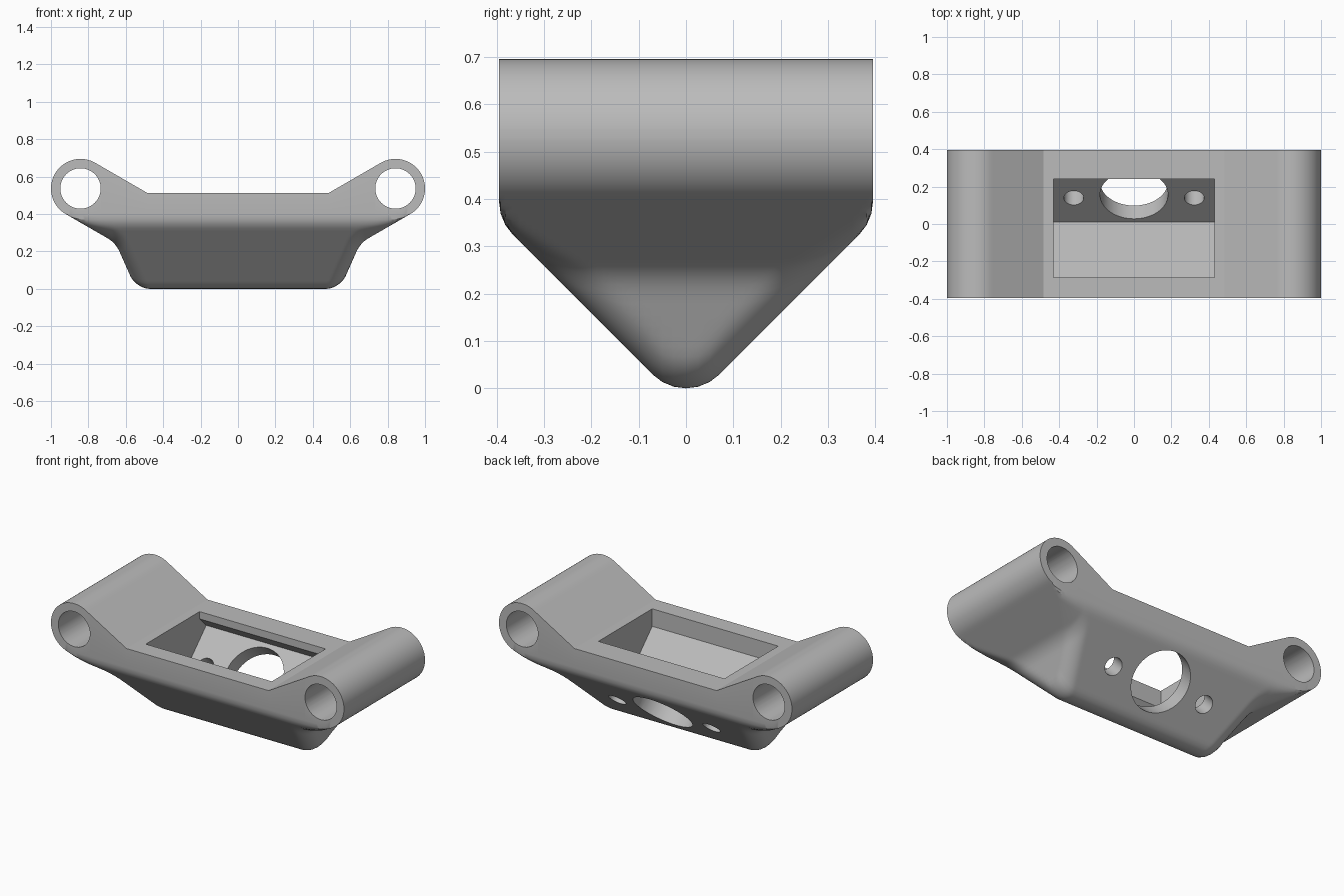
import bpy, bmesh
from math import sin, cos, radians, sqrt, hypot, pi

cube = bpy.data.objects.get("Cube")
if cube:
    bpy.data.objects.remove(cube, do_unlink=True)

HALF_Y = 0.395                               # half depth
TUBE_X, TUBE_Z, TUBE_R = 0.842, 0.537, 0.158
DECK_X, DECK_Z = 0.485, 0.513
R = 0.1                                      # keel and shoulder radius

grey = bpy.data.materials.new("plain grey")
grey.use_nodes = True
grey.diffuse_color = (0.5, 0.5, 0.5, 1)
grey.node_tree.nodes["Principled BSDF"].inputs["Base Color"].default_value = (0.5, 0.5, 0.5, 1)


def spread(a, b, n):
    return [a + (b - a) * i / n for i in range(n + 1)]


def add_object(name, bm):
    bmesh.ops.recalc_face_normals(bm, faces=bm.faces)
    mesh = bpy.data.meshes.new(name)
    bm.to_mesh(mesh)
    bm.free()
    mesh.materials.append(grey)
    obj = bpy.data.objects.new(name, mesh)
    bpy.context.collection.objects.link(obj)
    return obj


# Upper outline: flat deck, ramp, round tube
def top_height(x):
    tangent_x = TUBE_X - TUBE_R / 2
    tangent_z = TUBE_Z + TUBE_R * cos(pi / 6)
    if x <= DECK_X:
        return DECK_Z
    if x <= tangent_x:
        return DECK_Z + (tangent_z - DECK_Z) * (x - DECK_X) / (tangent_x - DECK_X)
    return TUBE_Z + sqrt(max(0, TUBE_R**2 - (x - TUBE_X)**2))


# V-shaped keel with rounded bottom and shoulders: height and normal factor
def keel(y):
    y = abs(y)
    shoulder = HALF_Y - R
    if y < R * sin(pi / 4):
        c = sqrt(1 - (y / R)**2)
        return R - R * c, c
    if y < shoulder + R * sin(pi / 4):
        return y - R * (sqrt(2) - 1), cos(pi / 4)
    c = sqrt(max(0, 1 - ((y - shoulder) / R)**2))
    return HALF_Y - R * c, max(c, 0.02)


# Signed distance to the keel cut by the sloped ends and the wing undersides
def distance(x, y, z):
    v, c = keel(y)
    d_keel = (v - z) * c
    d_end = 0.914 * (x - 0.545) - 0.406 * z
    d_wing = 0.5 * (x - 0.921) - 0.866 * (z - 0.4)
    k = 0.03
    h = max(0, 1 - abs(d_end - d_wing) / k)
    d_side = min(d_end, d_wing) - k / 4 * h * h
    r = 0.07 * min(1, max(0, (0.92 - x) / 0.25))
    return min(-r, max(d_keel, d_side)) + hypot(max(d_keel + r, 0), max(d_side + r, 0))


def bottom_height(x, y):
    if x > TUBE_X + TUBE_R / 2 - 1e-5:
        return TUBE_Z - sqrt(max(0, TUBE_R**2 - (x - TUBE_X)**2))
    low, high = -0.1, top_height(x)
    for _ in range(32):
        mid = (low + high) / 2
        if distance(x, y, mid) < 0:
            high = mid
        else:
            low = mid
    return high


# Bracket body: cross-sections lofted along x
arc = [radians(a) for a in (0, 15, 30, 45)]
half_y = [R * sin(a) for a in arc]
half_y += spread(half_y[-1], HALF_Y - R + R * sin(pi / 4), 20)[1:]
half_y += [HALF_Y - R + R * sin(pi / 4 + a) for a in arc[1:]]
ys = [-y for y in reversed(half_y[1:])] + half_y

half_x = spread(0.425, DECK_X, 6) + spread(DECK_X, TUBE_X - TUBE_R / 2, 28)[1:]
half_x += [TUBE_X + TUBE_R * cos(radians(a)) for a in list(range(115, 4, -5)) + [3]]
xs = [-x for x in reversed(half_x)] + half_x

bm = bmesh.new()
rings = []
for x in xs:
    ax = abs(x)
    points = [(x, y, bottom_height(ax, y)) for y in ys]
    points = [(x, ys[0], top_height(ax))] + points + [(x, ys[-1], top_height(ax))]
    rings.append([bm.verts.new(p) for p in points])
for a, b in zip(rings, rings[1:]):
    for i in range(len(a)):
        j = (i + 1) % len(a)
        bm.faces.new((a[i], a[j], b[j], b[i]))
bm.faces.new(rings[0])
bm.faces.new(rings[-1])
body = add_object("bracket_body", bm)


# Cutters
def cylinder(name, radius, length, location, tilt):
    bm = bmesh.new()
    bmesh.ops.create_cone(bm, cap_ends=True, segments=64, radius1=radius,
                          radius2=radius, depth=length)
    obj = add_object(name, bm)
    obj.location = location
    obj.rotation_euler.x = tilt
    return obj


def pocket_cutter():
    outline = [(0.01, 0.11), (0.304, 0.404), (0.24, 0.468),
               (0.24, 0.6), (-0.285, 0.6), (-0.285, 0.405)]
    bm = bmesh.new()
    face = bm.faces.new([bm.verts.new((-0.43, y, z)) for y, z in outline])
    moved = bmesh.ops.extrude_face_region(bm, geom=[face])["geom"]
    bmesh.ops.translate(bm, vec=(0.86, 0, 0),
                        verts=[g for g in moved if isinstance(g, bmesh.types.BMVert)])
    return add_object("pocket_cutter", bm)


cutters = [pocket_cutter(),
           cylinder("large_hole_cutter", 0.182, 0.3, (0, 0.192, 0.221), pi / 4)]
for side in (-1, 1):
    cutters.append(cylinder("tube_cutter", 0.108, 1, (side * TUBE_X, 0, TUBE_Z), pi / 2))
    cutters.append(cylinder("small_hole_cutter", 0.053, 0.3,
                            (side * 0.322, 0.175, 0.204), pi / 4))

bpy.ops.object.select_all(action="DESELECT")
bpy.context.view_layer.objects.active = body
body.select_set(True)
for cutter in cutters:
    cutter.hide_render = True
    cut = body.modifiers.new(cutter.name, "BOOLEAN")
    cut.operation = "DIFFERENCE"
    cut.solver = "EXACT"
    cut.object = cutter
    bpy.ops.object.modifier_apply(modifier=cut.name)
for cutter in cutters:
    bpy.data.objects.remove(cutter, do_unlink=True)

bpy.ops.object.shade_smooth_by_angle(angle=radians(26))
